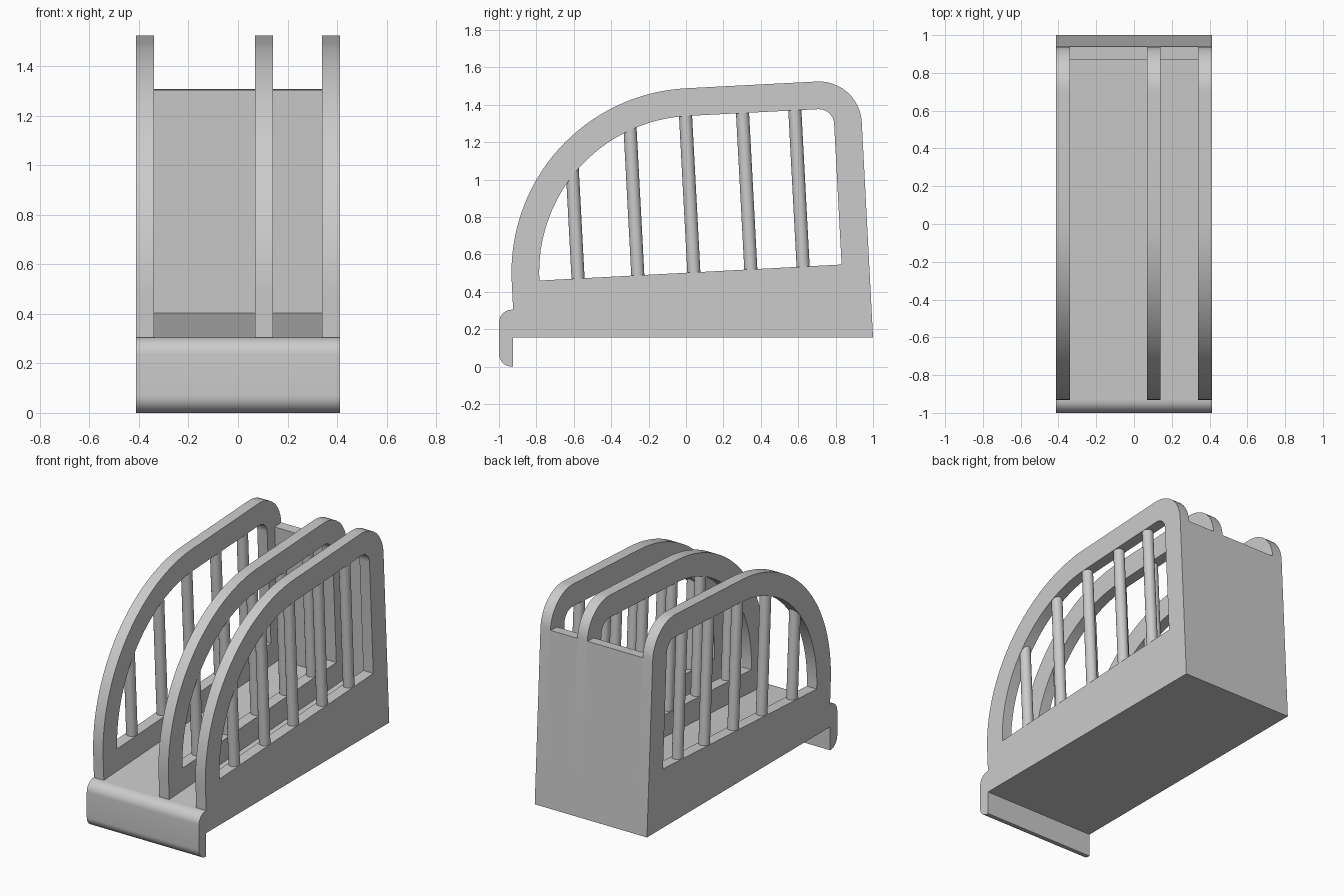
import bpy, bmesh, math
from mathutils import Matrix, Vector

cube = bpy.data.objects.get("Cube")
if cube:
    bpy.data.objects.remove(cube, do_unlink=True)

grey = bpy.data.materials.new("plain grey")
grey.use_nodes = True
colour = (0.6, 0.6, 0.6, 1)
grey.diffuse_color = colour
grey.node_tree.nodes["Principled BSDF"].inputs["Base Color"].default_value = colour

# The rack leans back slightly: (u, w) is measured along the lean from the arch centre
TILT = math.atan(0.053)
CENTRE = Vector((0.052, 0.505))
BOTTOM, FRONT = 0.155, -0.924
HALF, WALL = 0.413, 0.073
ARCH, RIM = 0.985, 0.148
BACK = 0.929
CORNER = (0.70, 0.755)


def lean(u, w):
    c, s = math.cos(TILT), math.sin(TILT)
    return CENTRE + Vector((u * c - w * s, u * s + w * c))


def arc(cu, cw, r, start, end, steps):
    angles = [math.radians(start + (end - start) * i / steps) for i in range(steps + 1)]
    return [(cu + r * math.cos(a), cw + r * math.sin(a)) for a in angles]


def smooth(obj, angle=30):
    bpy.ops.object.select_all(action="DESELECT")
    obj.select_set(True)
    bpy.context.view_layer.objects.active = obj
    bpy.ops.object.shade_smooth_by_angle(angle=math.radians(angle))


def add_mesh(name, bm):
    mesh = bpy.data.meshes.new(name)
    bm.to_mesh(mesh)
    bm.free()
    mesh.materials.append(grey)
    obj = bpy.data.objects.new(name, mesh)
    bpy.context.collection.objects.link(obj)
    smooth(obj)
    return obj


def slab(name, loops, x0, x1):
    """Extrude side outlines (y, z) from x0 to x1; later loops are holes."""
    curve = bpy.data.curves.new(name + " outline", "CURVE")
    curve.dimensions = "2D"
    curve.fill_mode = "BOTH"
    curve.extrude = (x1 - x0) / 2
    for loop in loops:
        spline = curve.splines.new("POLY")
        spline.points.add(len(loop) - 1)
        for point, (y, z) in zip(spline.points, loop):
            point.co = (y, z, 0, 1)
        spline.use_cyclic_u = True
    temp = bpy.data.objects.new(name + " outline", curve)
    bpy.context.collection.objects.link(temp)
    bpy.context.view_layer.update()
    mesh = bpy.data.meshes.new_from_object(temp.evaluated_get(bpy.context.evaluated_depsgraph_get()))
    bpy.data.objects.remove(temp, do_unlink=True)
    bm = bmesh.new()
    bm.from_mesh(mesh)
    bpy.data.meshes.remove(mesh)
    # Outline x, y, z become model y, z, x
    turn = Matrix(((0, 0, 1), (1, 0, 0), (0, 1, 0))).to_4x4()
    bm.transform(Matrix.Translation(((x0 + x1) / 2, 0, 0)) @ turn)
    bmesh.ops.remove_doubles(bm, verts=bm.verts, dist=0.0001)
    bmesh.ops.recalc_face_normals(bm, faces=bm.faces)
    return add_mesh(name, bm)


# Arched dividers with a window
outer = arc(*CORNER, BACK - CORNER[0], 0, 90, 12) + arc(0, 0, ARCH, 90, 180, 32)
outline = [(1, BOTTOM)] + [lean(*p) for p in outer] + [(FRONT, 0.3), (FRONT, BOTTOM)]
inner = arc(*CORNER, BACK - CORNER[0] - RIM, 0, 90, 8) + arc(0, 0, ARCH - RIM, 90, 180, 32)
window = [lean(*p) for p in [(BACK - RIM, 0)] + inner]
dividers = {"right": -HALF, "middle": 0.068, "left": HALF - WALL}

for side, x in dividers.items():
    slab(side + " divider", [outline, window], x, x + WALL)
    # Round bars standing in the window
    for i, u in enumerate((-0.63, -0.31, -0.01, 0.295, 0.575)):
        top = math.sqrt((ARCH - RIM) ** 2 - min(u, 0) ** 2) + 0.07
        bottom = -0.05
        bm = bmesh.new()
        bmesh.ops.create_cone(bm, cap_ends=True, segments=24, radius1=0.035,
                              radius2=0.035, depth=top - bottom)
        y, z = lean(u, (top + bottom) / 2)
        bm.transform(Matrix.Translation((x + WALL / 2, y, z)) @ Matrix.Rotation(TILT, 4, "X"))
        add_mesh(f"{side} bar {i + 1}", bm)

# Floor and back wall of each bay
shelf = [(BACK, CORNER[1]), (0.86, CORNER[1]), (0.86, -0.148)]
tray = [(FRONT, BOTTOM), (1, BOTTOM)] + [lean(*p) for p in shelf] + [(FRONT, 0.305)]
slab("wide bay tray", [tray], dividers["right"] + WALL, dividers["middle"])
slab("narrow bay tray", [tray], dividers["middle"] + WALL, dividers["left"])

# Rounded front lip hanging below the floor
r = 0.07
lip = [(FRONT, 0), (FRONT, 0.305)] + arc(-1 + r, 0.305 - r, r, 90, 180, 10)
lip += arc(-1 + r, r, r, 180, 270, 10)
slab("front lip", [lip], -HALF, HALF)
